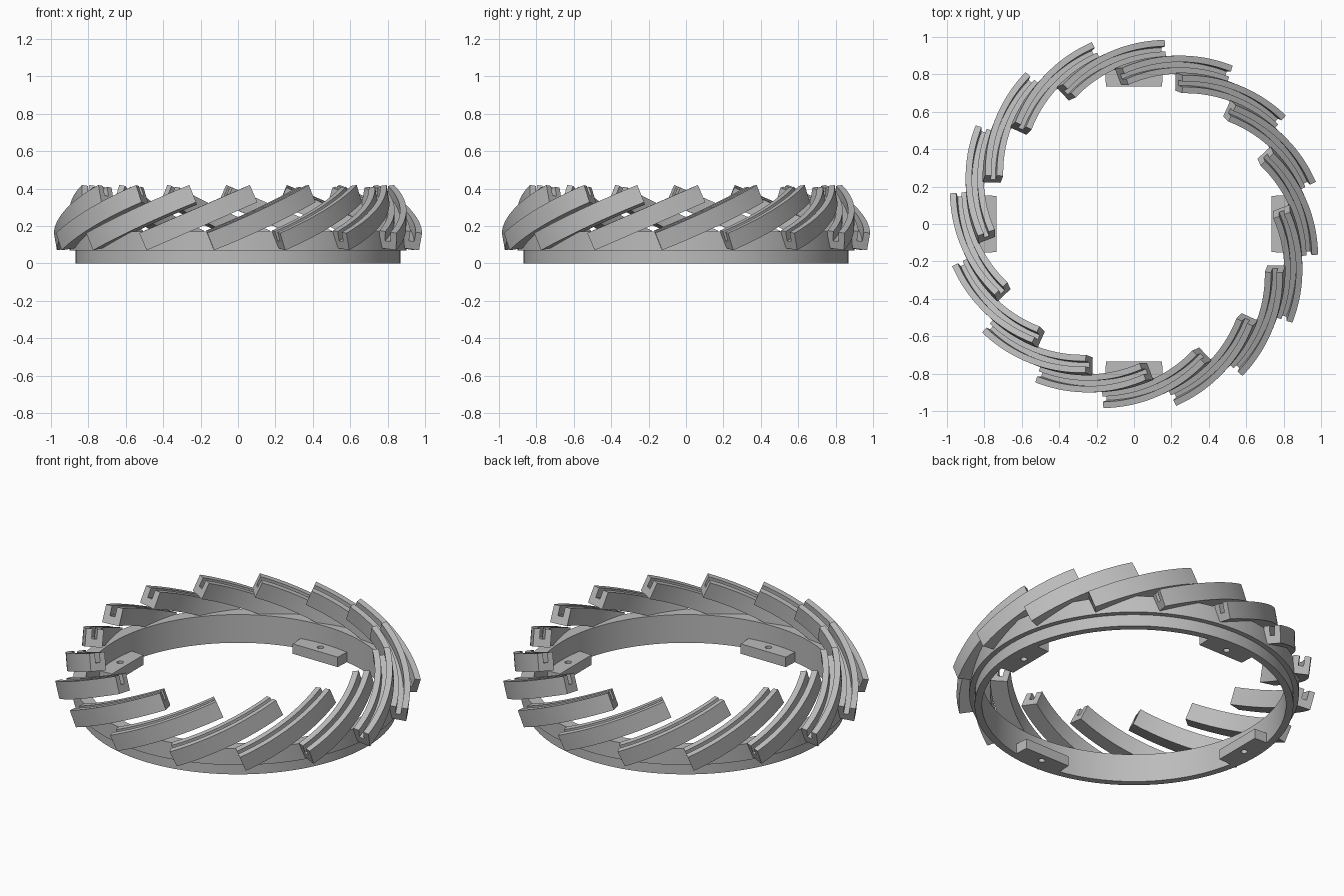
import bpy, bmesh, math
from mathutils import Matrix, Vector

cube = bpy.data.objects.get("Cube")
if cube:
    bpy.data.objects.remove(cube, do_unlink=True)

grey = bpy.data.materials.new("plain_grey")
grey.use_nodes = True
grey.diffuse_color = (0.5, 0.5, 0.5, 1)
grey.node_tree.nodes["Principled BSDF"].inputs["Base Color"].default_value = (0.5, 0.5, 0.5, 1)


def finish(obj):
    bpy.ops.object.select_all(action='DESELECT')
    obj.select_set(True)
    bpy.context.view_layer.objects.active = obj
    bpy.ops.object.shade_smooth_by_angle(angle=math.radians(30))


def sweep(name, profile, start, end, steps, closed=False):
    """Sweep a closed (radius, height) profile round the z axis; angle 0 is the front."""
    bm = bmesh.new()
    rows = []
    for i in range(steps if closed else steps + 1):
        a = start + (end - start) * i / steps
        rows.append([bm.verts.new((r * math.sin(a), -r * math.cos(a), z)) for r, z in profile])
    pairs = list(zip(rows, rows[1:]))
    if closed:
        pairs.append((rows[-1], rows[0]))
    n = len(profile)
    for p, q in pairs:
        for j in range(n):
            k = (j + 1) % n
            bm.faces.new((p[j], q[j], q[k], p[k]))
    if not closed:
        bm.faces.new(rows[0])
        bm.faces.new(rows[-1][::-1])
    bmesh.ops.recalc_face_normals(bm, faces=bm.faces)
    mesh = bpy.data.meshes.new(name)
    bm.to_mesh(mesh)
    bm.free()
    mesh.materials.append(grey)
    obj = bpy.data.objects.new(name, mesh)
    bpy.context.collection.objects.link(obj)
    finish(obj)
    return obj


# Base ring with a wider upper collar
sweep("base_ring",
      [(0.83, 0), (0.87, 0), (0.87, 0.07), (0.9, 0.07), (0.9, 0.17), (0.83, 0.17)],
      0, math.tau, 128, closed=True)

# Tilted curved blades, each a channel open at the top
inner, outer, half, wall, floor = 0.803, 0.9, 0.05, 0.034, -0.005
channel = [(inner, -half), (outer, -half), (outer, half), (outer - wall, half),
           (outer - wall, floor), (inner + wall, floor), (inner + wall, half), (inner, half)]
span = math.radians(21)
blade = sweep("blade", channel, -span, span, 20)
pose = (Matrix.Translation((-0.23, 0, 0.245))
        @ Matrix.Rotation(math.radians(1.2), 4, 'Z')
        @ Matrix.Rotation(math.radians(-23.5), 4, 'Y'))
blade.data.transform(pose)
BLADES = 16
for i in range(BLADES):
    part = blade if i == 0 else bpy.data.objects.new(f"blade_{i + 1}", blade.data)
    if i:
        bpy.context.collection.objects.link(part)
    part.rotation_euler.z = math.tau * i / BLADES

# Mounting tabs with a screw hole, inside the ring
hole = [(0.018 * math.cos(math.tau * i / 20), -0.785 + 0.018 * math.sin(math.tau * i / 20))
        for i in range(20)]
outline = [(-0.15, -0.735), (0.15, -0.735), (0.155, -0.835), (-0.155, -0.835)]
curve = bpy.data.curves.new("tab", 'CURVE')
curve.dimensions = '2D'
curve.fill_mode = 'BOTH'
curve.extrude = 0.03
for loop in (outline, hole):
    spline = curve.splines.new('POLY')
    spline.points.add(len(loop) - 1)
    for point, (x, y) in zip(spline.points, loop):
        point.co = (x, y, 0, 1)
    spline.use_cyclic_u = True
curve.materials.append(grey)
tab = bpy.data.objects.new("tab", curve)
bpy.context.collection.objects.link(tab)
bpy.ops.object.select_all(action='DESELECT')
tab.select_set(True)
bpy.context.view_layer.objects.active = tab
bpy.ops.object.convert(target='MESH')
tab = bpy.context.view_layer.objects.active
tab.data.transform(Matrix.Translation(Vector((0, 0, 0.03))))
finish(tab)
for i in range(4):
    part = tab if i == 0 else bpy.data.objects.new(f"tab_{i + 1}", tab.data)
    if i:
        bpy.context.collection.objects.link(part)
    part.rotation_euler.z = math.tau * i / 4
